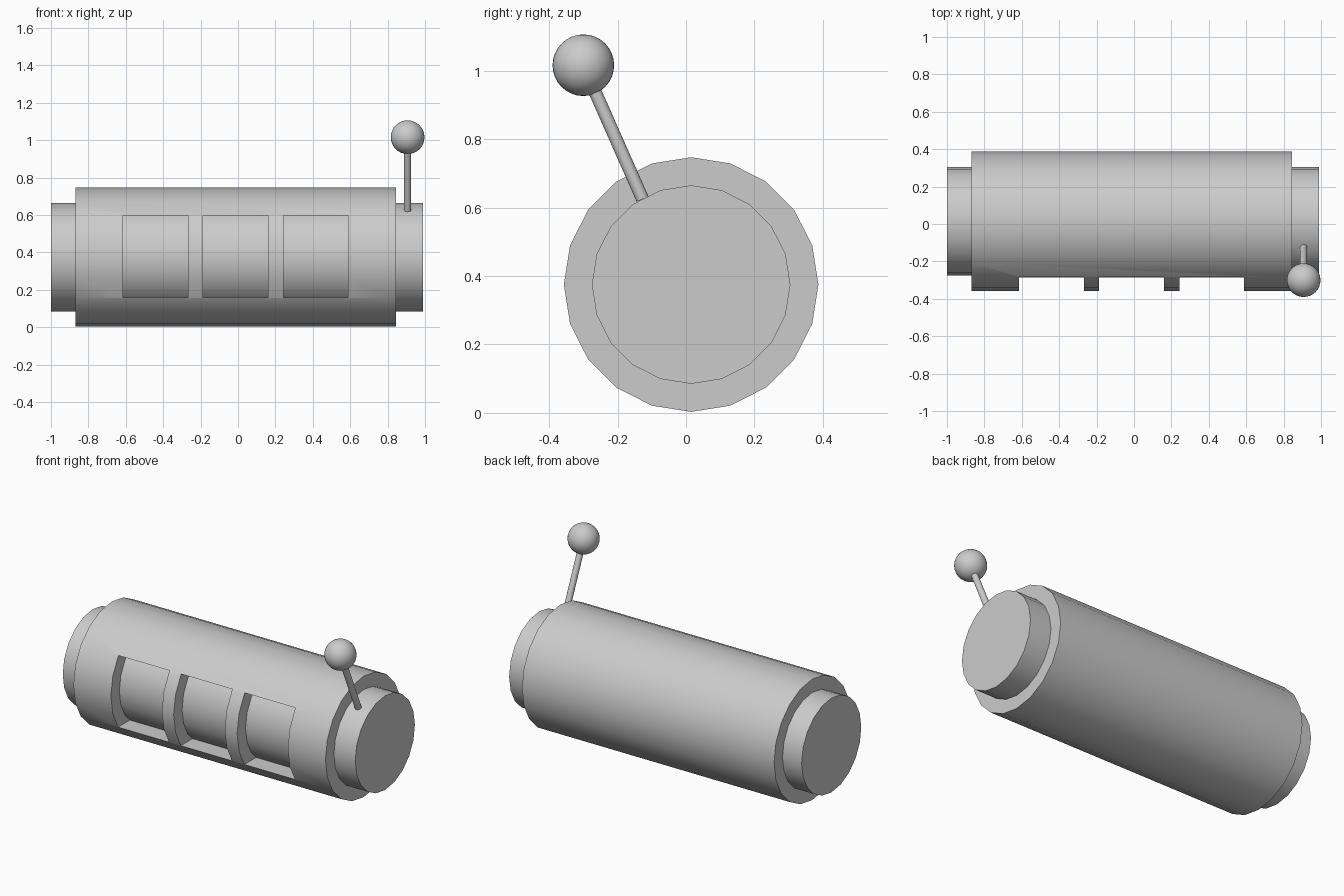
import bpy
from math import pi, radians
from mathutils import Vector

if "Cube" in bpy.data.objects:
    bpy.data.objects.remove(bpy.data.objects["Cube"])

AXIS_Y, AXIS_Z = 0.015, 0.375


def smooth(obj):
    bpy.ops.object.select_all(action='DESELECT')
    obj.select_set(True)
    bpy.context.view_layer.objects.active = obj
    bpy.ops.object.shade_smooth_by_angle(angle=radians(30))


def rod(name, start, end, radius, sides):
    a, b = Vector(start), Vector(end)
    d = b - a
    bpy.ops.mesh.primitive_cylinder_add(
        vertices=sides, radius=radius, depth=d.length, location=(a + b) / 2,
        rotation=d.to_track_quat('Z', 'Y').to_euler())
    obj = bpy.context.object
    obj.name = name
    return obj


def drum(name, x0, x1, radius):
    bpy.ops.mesh.primitive_cylinder_add(
        vertices=20, radius=radius, depth=x1 - x0,
        location=((x0 + x1) / 2, AXIS_Y, AXIS_Z), rotation=(0, pi / 2, 0))
    obj = bpy.context.object
    obj.name = name
    return obj


# Outer casing
casing = drum("casing", -0.87, 0.845, 0.372)

# Three square windows cut through the front of the casing
for x0, x1 in ((-0.615, -0.268), (-0.188, 0.16), (0.244, 0.589)):
    y0, y1, z0, z1 = -0.6, -0.155, 0.158, 0.597
    bpy.ops.mesh.primitive_cube_add(
        size=1, location=((x0 + x1) / 2, (y0 + y1) / 2, (z0 + z1) / 2))
    cutter = bpy.context.object
    cutter.name = "window_cutter"
    cutter.scale = (x1 - x0, y1 - y0, z1 - z0)
    cutter.hide_render = True
    mod = casing.modifiers.new("window", 'BOOLEAN')
    mod.operation = 'DIFFERENCE'
    mod.solver = 'EXACT'
    mod.object = cutter
    bpy.context.view_layer.objects.active = casing
    bpy.ops.object.modifier_apply(modifier=mod.name)
    bpy.data.objects.remove(cutter)
smooth(casing)

# Inner drum, seen through the windows and at both ends
smooth(drum("inner_drum", -1.0, 0.99, 0.29))

# Pull lever with ball knob
knob_pos = (0.907, -0.30, 1.016)
smooth(rod("lever", (0.907, -0.127, 0.625), knob_pos, 0.019, 16))
bpy.ops.mesh.primitive_uv_sphere_add(segments=32, ring_count=16, radius=0.09,
                                     location=knob_pos)
knob = bpy.context.object
knob.name = "lever_knob"
smooth(knob)
